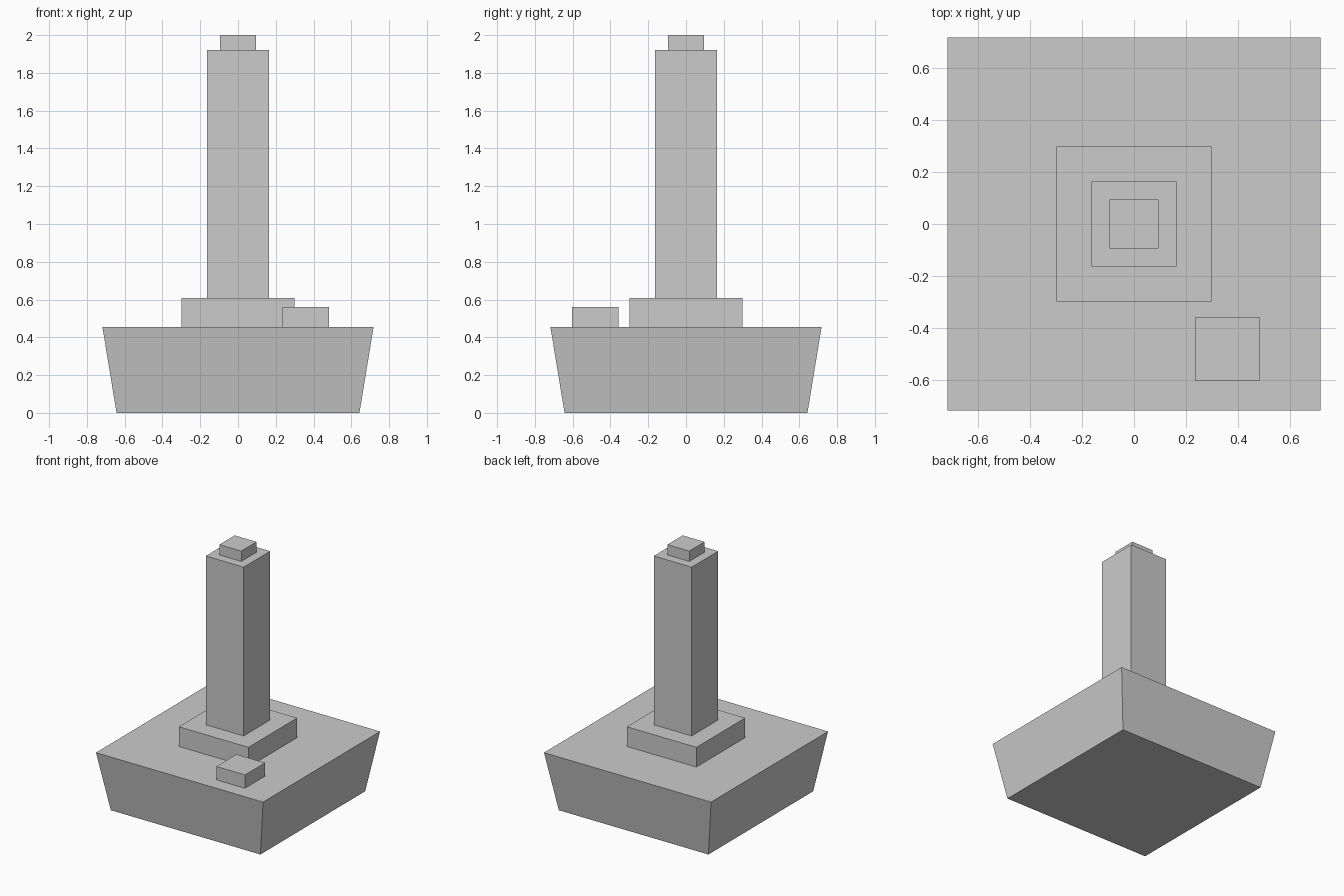
import bpy
import bmesh

cube = bpy.data.objects.get("Cube")
if cube:
    bpy.data.objects.remove(cube, do_unlink=True)

# Single plain grey
grey = bpy.data.materials.new("light_grey")
grey.use_nodes = True
colour = (0.6, 0.6, 0.6, 1)
grey.diffuse_color = colour
grey.node_tree.nodes["Principled BSDF"].inputs["Base Color"].default_value = colour


def block(name, half, bottom, top, centre=(0, 0), half_bottom=None):
    """Square block; half_bottom gives it sloping sides."""
    half_bottom = half_bottom or half
    bm = bmesh.new()
    bmesh.ops.create_cube(bm, size=2)
    for v in bm.verts:
        upper = v.co.z > 0
        h = half if upper else half_bottom
        v.co = (centre[0] + v.co.x * h, centre[1] + v.co.y * h, top if upper else bottom)
    mesh = bpy.data.meshes.new(name)
    bm.to_mesh(mesh)
    bm.free()
    mesh.materials.append(grey)
    obj = bpy.data.objects.new(name, mesh)
    bpy.context.collection.objects.link(obj)
    return obj


# Flared base with the stepped tower on it
block("flared_base", 0.718, 0, 0.456, half_bottom=0.643)
block("plinth", 0.299, 0.456, 0.609)
block("column", 0.163, 0.609, 1.92)
block("column_cap", 0.094, 1.92, 2.0)

# Small block on the front left corner
block("corner_block", 0.123, 0.456, 0.56, centre=(0.359, -0.48))
